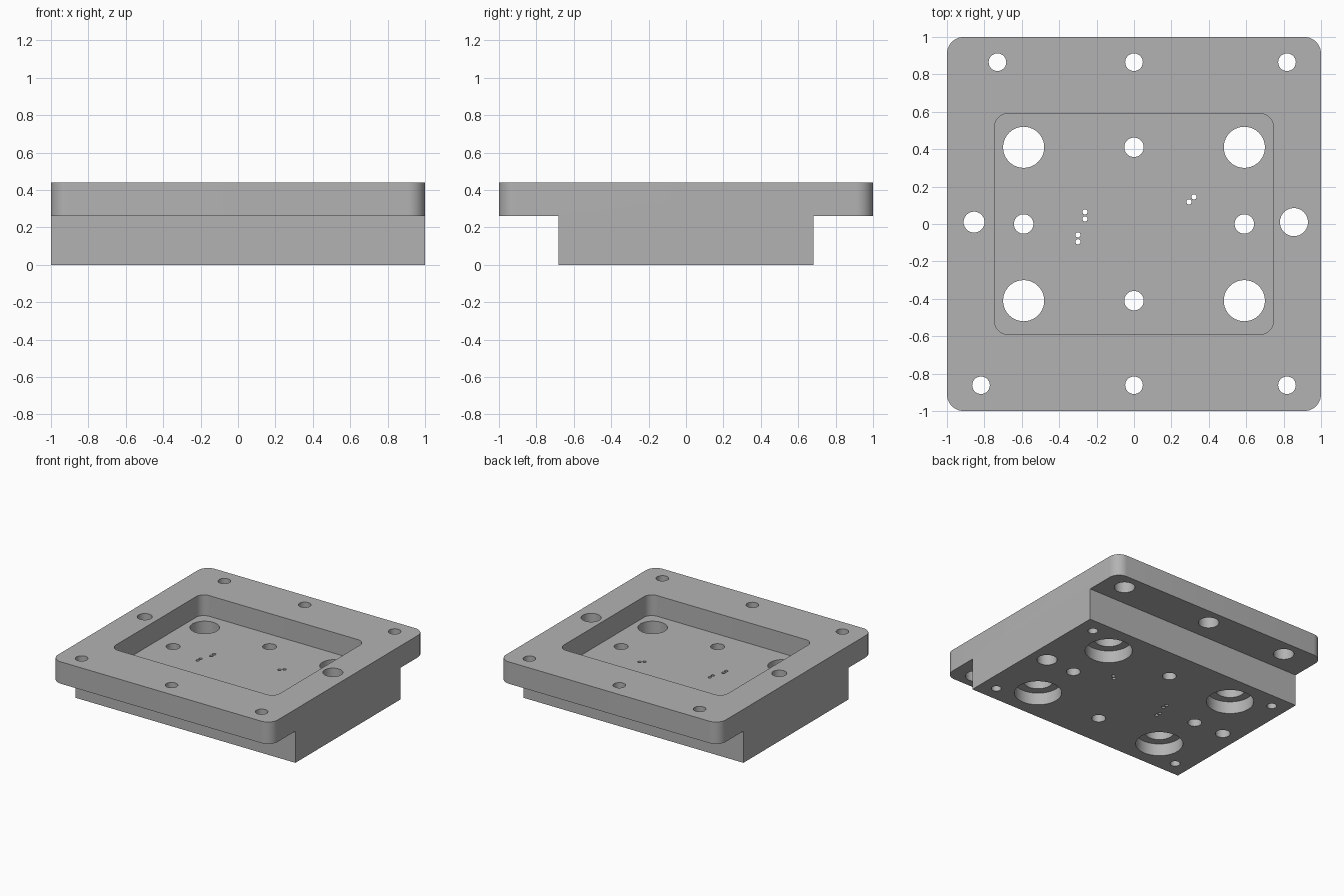
import bpy, bmesh
from math import cos, sin, pi

cube = bpy.data.objects.get("Cube")
if cube:
    bpy.data.objects.remove(cube, do_unlink=True)

TOP, LIP, FLOOR = 0.44, 0.26, 0.27

steel = bpy.data.materials.new("grey metal")
steel.use_nodes = True
grey = (0.45, 0.45, 0.45, 1)
steel.diffuse_color = grey
steel.node_tree.nodes["Principled BSDF"].inputs["Base Color"].default_value = grey


def prism(bm, outline, z0, z1):
    """Closed prism over a counter-clockwise outline."""
    low = [bm.verts.new((x, y, z0)) for x, y in outline]
    high = [bm.verts.new((x, y, z1)) for x, y in outline]
    bm.faces.new(low[::-1])
    bm.faces.new(high)
    n = len(outline)
    for i in range(n):
        j = (i + 1) % n
        bm.faces.new((low[i], low[j], high[j], high[i]))


def rounded_rect(hx, hy, r, steps=10):
    pts = []
    for k, (sx, sy) in enumerate([(1, 1), (-1, 1), (-1, -1), (1, -1)]):
        for i in range(steps + 1):
            a = (k + i / steps) * pi / 2
            pts.append((sx * (hx - r) + r * cos(a), sy * (hy - r) + r * sin(a)))
    return pts


def circle(x, y, r):
    n = 40 if r > 0.02 else 16
    return [(x + r * cos(2 * pi * i / n), y + r * sin(2 * pi * i / n)) for i in range(n)]


def rect(x0, x1, y0, y1):
    return [(x0, y0), (x1, y0), (x1, y1), (x0, y1)]


def make(name, solids):
    bm = bmesh.new()
    for outline, z0, z1 in solids:
        prism(bm, outline, z0, z1)
    mesh = bpy.data.meshes.new(name)
    bm.to_mesh(mesh)
    bm.free()
    mesh.materials.append(steel)
    obj = bpy.data.objects.new(name, mesh)
    bpy.context.collection.objects.link(obj)
    return obj


def cut(target, name, solids):
    cutter = make(name, solids)
    cutter.hide_render = True
    bpy.context.view_layer.objects.active = target
    mod = target.modifiers.new(name, 'BOOLEAN')
    mod.operation = 'DIFFERENCE'
    mod.solver = 'EXACT'
    mod.object = cutter
    bpy.ops.object.modifier_apply(modifier=mod.name)
    bpy.data.objects.remove(cutter, do_unlink=True)


# Body: rounded block
plate = make("base_plate", [(rounded_rect(1, 1, 0.09), 0, TOP)])

# Steps under the front and back lips, and the pocket on top
cut(plate, "steps_and_pocket", [
    (rect(-1.2, 1.2, 0.683, 1.2), -0.2, LIP),
    (rect(-1.2, 1.2, -1.2, -0.683), -0.2, LIP),
    (rounded_rect(0.745, 0.59, 0.07), FLOOR, TOP + 0.2),
])

# Hole positions
corners = [(sx, sy) for sx in (-1, 1) for sy in (-1, 1)]
bolts = [(-0.73, 0.865), (0, 0.865), (0.818, 0.865),
         (-0.818, -0.862), (0, -0.862), (0.818, -0.862)]
floor_holes = [(-0.59, 0), (0.59, 0), (0, 0.41), (0, -0.41)]
wire_holes = [(-0.262, 0.065), (-0.262, 0.027), (-0.3, -0.058),
              (-0.3, -0.095), (0.294, 0.118), (0.321, 0.145)]

# Through holes
holes = [(x, y, 0.047) for x, y in bolts]
holes += [(x, y, 0.052) for x, y in floor_holes]
holes += [(x, y, 0.014) for x, y in wire_holes]
holes += [(0.59 * sx, 0.41 * sy, 0.11) for sx, sy in corners]
holes += [(-0.855, 0.01, 0.056), (0.855, 0.01, 0.075)]
cut(plate, "through_holes", [(circle(*h), -0.2, TOP + 0.2) for h in holes])

# Counterbores from below, and blind holes in the underside
bores = [(circle(0.59 * sx, 0.41 * sy, 0.176), -0.2, 0.1) for sx, sy in corners]
bores += [(circle(x, y, 0.077), 0.1, LIP + 0.1) for x, y in bolts]
bores += [(circle(0.87 * sx, 0.56 * sy, 0.037), -0.2, 0.15) for sx, sy in corners]
cut(plate, "counterbores", bores)

# Smooth the round walls, keep the edges sharp
bpy.ops.object.select_all(action='DESELECT')
plate.select_set(True)
bpy.context.view_layer.objects.active = plate
bpy.ops.object.shade_smooth_by_angle(angle=pi / 6)
